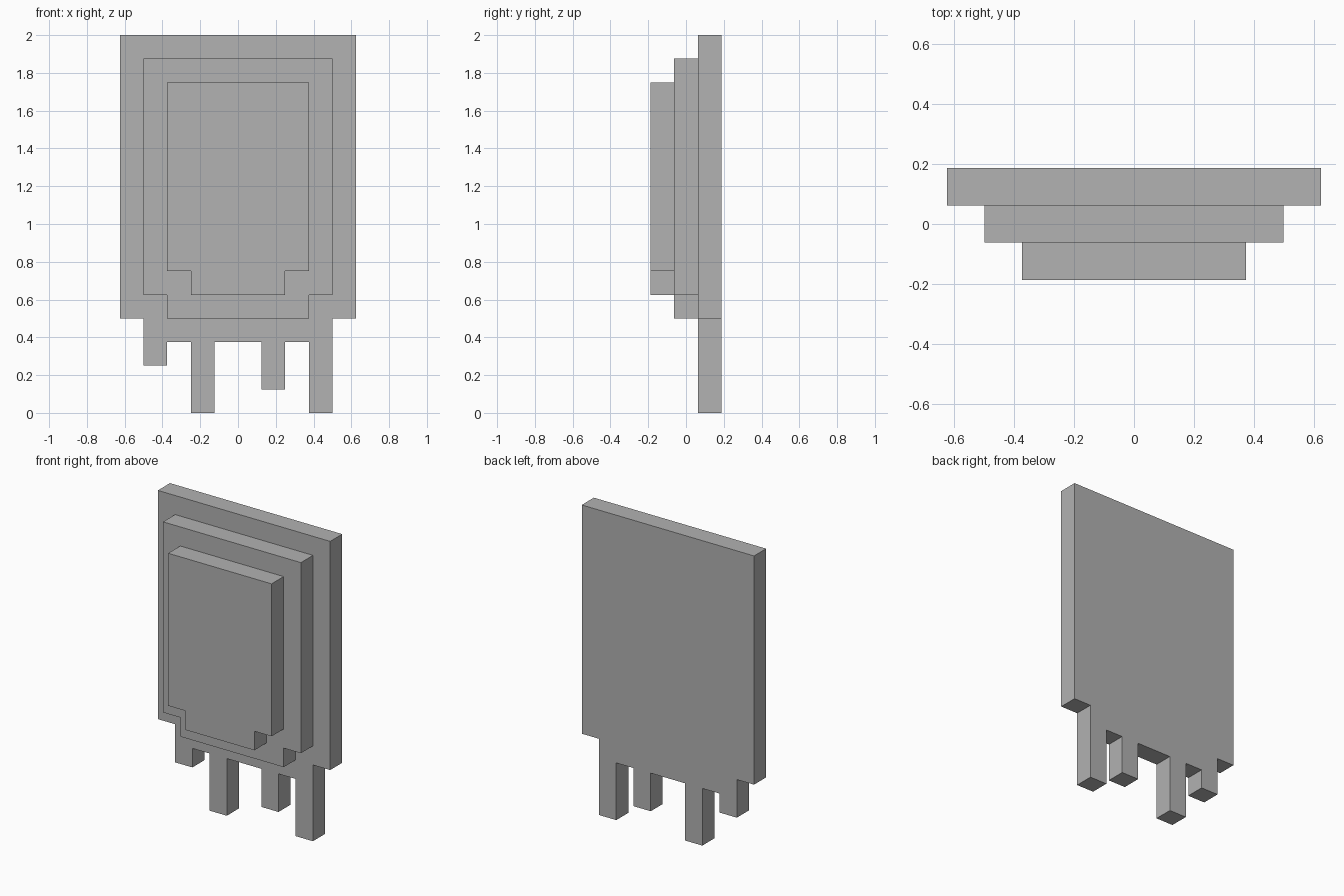
import bpy
import bmesh

cube = bpy.data.objects.get("Cube")
if cube:
    bpy.data.objects.remove(cube, do_unlink=True)

U = 0.125  # grid step shared by every part

grey = bpy.data.materials.new("plain grey")
grey.use_nodes = True
colour = (0.445, 0.445, 0.445, 1.0)
grey.diffuse_color = colour
grey.node_tree.nodes["Principled BSDF"].inputs["Base Color"].default_value = colour


def slab(name, outline, front):
    """Extrude an x-z outline one step back from the given front position."""
    bm = bmesh.new()
    face = bm.faces.new([bm.verts.new((x * U, front * U, z * U)) for x, z in outline])
    result = bmesh.ops.extrude_face_region(bm, geom=[face])
    moved = [v for v in result["geom"] if isinstance(v, bmesh.types.BMVert)]
    bmesh.ops.translate(bm, verts=moved, vec=(0, U, 0))
    bmesh.ops.recalc_face_normals(bm, faces=bm.faces)
    mesh = bpy.data.meshes.new(name)
    bm.to_mesh(mesh)
    bm.free()
    mesh.materials.append(grey)
    obj = bpy.data.objects.new(name, mesh)
    bpy.context.collection.objects.link(obj)


def notched(half, low, high, tabs=()):
    """Rectangle with stepped lower corners and optional hanging tabs."""
    inner = half - 1
    points = [(-half, high), (-half, low + 1), (-inner, low + 1)]
    if not tabs:
        points.append((-inner, low))
    for left, end in tabs:
        if left > -inner:
            points.append((left, low))
        points += [(left, end), (left + 1, end)]
        if left + 1 < inner:
            points.append((left + 1, low))
    if not tabs:
        points.append((inner, low))
    return points + [(inner, low + 1), (half, low + 1), (half, high)]


# Back panel with four hanging legs of uneven length: (left edge, bottom)
legs = [(-4, 2), (-2, 0), (1, 1), (3, 0)]
slab("back_panel", notched(5, 3, 16, legs), 0.5)

# Two smaller raised panels stacked on the front
slab("middle_panel", notched(4, 4, 15), -0.5)
slab("front_panel", notched(3, 5, 14), -1.5)
